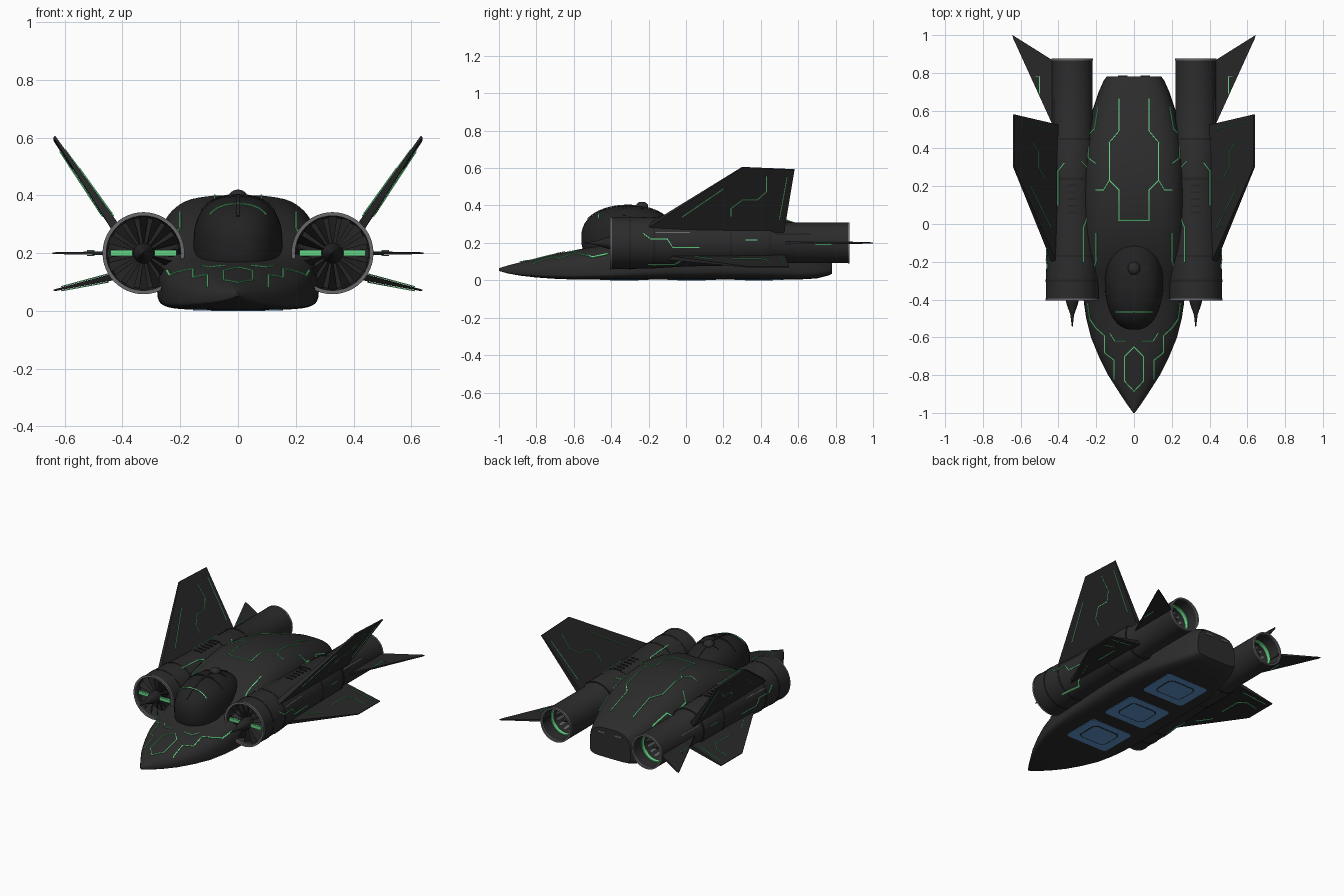
import bpy, bmesh, math
from mathutils import Vector
from mathutils.bvhtree import BVHTree

if "Cube" in bpy.data.objects:
    bpy.data.objects.remove(bpy.data.objects["Cube"])

def mat(name, c):
    m = bpy.data.materials.new(name)
    m.diffuse_color = (*c, 1)
    m.use_nodes = True
    m.node_tree.nodes["Principled BSDF"].inputs["Base Color"].default_value = m.diffuse_color
    return m

HULL = mat("charcoal_hull", (.025, .025, .025))
FIN = mat("dark_fin", (.021, .021, .021))
GLASS = mat("black_glass", (.016, .016, .016))
GREEN = mat("green_glow", (.13, .66, .24))
METAL = mat("grey_metal", (.14, .14, .15))
FANM = mat("dark_fan", (.018, .018, .018))
BLUE = mat("blue_panel", (.11, .3, .6))

def make(name, verts, faces, m, mirror=False, angle=35, recalc=True):
    me = bpy.data.meshes.new(name)
    me.from_pydata([tuple(v) for v in verts], [], faces)
    if recalc:
        bm = bmesh.new(); bm.from_mesh(me)
        bmesh.ops.recalc_face_normals(bm, faces=bm.faces)
        bm.to_mesh(me); bm.free()
    me.materials.append(m)
    ob = bpy.data.objects.new(name, me)
    bpy.context.collection.objects.link(ob)
    bpy.ops.object.select_all(action='DESELECT')
    ob.select_set(True)
    bpy.context.view_layer.objects.active = ob
    if angle:
        bpy.ops.object.shade_smooth_by_angle(angle=math.radians(angle))
    if mirror:
        ob.modifiers.new("mirror", 'MIRROR')
    return ob

def loft(name, rings, m, mirror=False, caps=True, angle=35):
    n = len(rings[0])
    f = [(i*n+j, i*n+(j+1) % n, (i+1)*n+(j+1) % n, (i+1)*n+j)
         for i in range(len(rings)-1) for j in range(n)]
    if caps:
        f += [tuple(range(n)), tuple(range((len(rings)-1)*n, len(rings)*n))]
    return make(name, [v for r in rings for v in r], f, m, mirror, angle)

CX, CZ = .327, .2   # engine axis

def lathe(name, prof, m, n=48, mirror=True, caps=True):
    return loft(name, [[(CX+r*math.cos(a), y, CZ+r*math.sin(a)) for a in
                [2*math.pi*k/n for k in range(n)]] for r, y in prof], m, mirror, caps)

def box(name, c, s, m, mirror=False):
    r = [[(c[0]+x*s[0]/2, c[1]+y*s[1]/2, c[2]+z*s[2]/2) for x, z in
          ((-1, -1), (1, -1), (1, 1), (-1, 1))] for y in (-1, 1)]
    return loft(name, r, m, mirror, angle=0)

def ball(name, c, s, m, e=1.0):
    sq = lambda v: math.copysign(abs(v)**e, v)   # e < 1 squares the section
    rings = []
    for i in range(1, 24):
        a = math.pi*i/24
        rings.append([(c[0]+s[0]*math.sin(a)**.8*sq(math.cos(b)), c[1]-s[1]*math.cos(a),
                       c[2]+s[2]*math.sin(a)**.8*sq(math.sin(b)))
                      for b in [2*math.pi*k/40 for k in range(40)]])
    return loft(name, rings, m, angle=60)

def trace(name, ob, lines, d, m=GREEN, w=.005, axis='z'):
    """Thin raised ribbons projected on a part along d; lines hold (x,y) or (y,z) points."""
    bvh = BVHTree.FromPolygons([v.co for v in ob.data.vertices],
                               [p.vertices[:] for p in ob.data.polygons])
    d = Vector(d); V = []; F = []
    to3 = (lambda p: Vector((p[0], p[1], 0))) if axis == 'z' else (lambda p: Vector((0, p[0], p[1])))
    for ln in lines:
        for a, b in zip(ln, ln[1:]):
            A, B = to3(a), to3(b)
            t = (B-A).normalized()
            side = t.cross(d).normalized()*w/2
            A = A-t*w/2; B = B+t*w/2
            k = max(2, int((B-A).length/.02)); prev = None
            for i in range(k+1):
                pair = []
                for s in (-1, 1):
                    h, nrm, _, _ = bvh.ray_cast(A.lerp(B, i/k)+side*s-d*3, d)
                    if h is not None:
                        V.append(h-d*.0015 + (nrm if nrm.dot(d) < 0 else -nrm)*.0015)
                        pair.append(len(V)-1)
                if len(pair) < 2:
                    prev = None
                    continue
                if prev:
                    F.append((prev[0], prev[1], pair[1], pair[0]))
                prev = pair
    if F:
        ob = make(name, V, F, m, True, 0, False)
        so = ob.modifiers.new("thickness", 'SOLIDIFY')
        so.thickness = .004; so.offset = 0

# Fuselage: lofted superellipse sections (y, half width, bottom, top)
ST = [(-1, .004, .05, .065), (-.95, .04, .036, .08), (-.88, .086, .024, .098), (-.8, .137, .015, .117),
      (-.7, .187, .008, .14), (-.6, .228, .004, .16), (-.5, .253, .004, .18), (-.42, .265, .004, .197),
      (-.34, .272, .004, .23), (-.25, .278, .004, .285), (-.15, .28, .004, .338), (-.03, .28, .004, .375),
      (.12, .28, .004, .4), (.3, .275, .004, .388), (.45, .258, .004, .352), (.6, .22, .004, .3),
      (.7, .187, .01, .265), (.76, .16, .025, .24), (.78, .145, .035, .225)]
rings = []
for y, w, b, t in ST:
    zm = b+(t-b)*.27
    n_up = 2.2+1.2*min(1, max(0, (y+.8)/.6))
    r = []
    for k in range(64):
        a = 2*math.pi*k/64; c, s = math.cos(a), math.sin(a)
        n = n_up if s > 0 else 5
        r.append((w*math.copysign(abs(c)**(2/n), c), y,
                  zm+(t-zm if s > 0 else zm-b)*math.copysign(abs(s)**(2/n), s)))
    rings.append(r)
hull = loft("fuselage", rings, HULL)

# Cockpit canopy with frame and sensor dome
canopy = ball("canopy", (0, -.31, .225), (.155, .25, .175), GLASS, .8)
ball("sensor_dome", (0, -.235, .392), (.033, .033, .028), HULL)
trace("canopy_frame", canopy, [[(0, -.52), (0, -.12)], [(0, -.235), (.07, -.235)],
      [(0, -.33), (.12, -.33)]], (0, 0, -1), FANM, .012)
trace("canopy_light", canopy, [[(0, -.465), (.095, -.465)]], (0, 0, -1))

# Engine nacelles, lip rings, inner nozzle
nac = lathe("nacelle", [(.02, -.28), (.122, -.3), (.13, -.4), (.139, -.4), (.139, -.3), (.136, -.17),
      (.126, 0), (.122, .2), (.12, .45), (.108, .475), (.108, .87), (.1, .87), (.088, .66), (.02, .64)], HULL)
lathe("intake_lip", [(.129, -.405), (.142, -.405), (.142, -.395), (.129, -.395), (.129, -.405)], METAL, caps=False)
lathe("nozzle_lip", [(.099, .875), (.109, .875), (.109, .865), (.099, .865), (.099, .875)], METAL, caps=False)
lathe("nozzle_glow_ring", [(.096, .79), (.09, .79), (.088, .768), (.094, .768), (.096, .79)], GREEN, caps=False)
lathe("nozzle_core", [(.04, .64), (.03, .74), (.004, .8)], FANM, 24)
for y, r in ((-.3, .141), (-.17, .138), (.24, .1235), (.45, .122)):
    lathe("nacelle_band", [(r-.01, y-.006), (r, y-.006), (r, y+.006), (r-.01, y+.006)], FANM)
lathe("spinner", [(.036, -.28), (.036, -.4), (.028, -.43), (.01, -.48), (.002, -.545)], FANM, 24)

# Fan blades, nozzle petals and glowing intake bar
V, F, V2, F2 = [], [], [], []
for k in range(16):
    a = 2*math.pi*k/16
    for r, h in ((.03, .1), (.128, .13)):
        for s in (-1, 1):
            b = a+s*h
            V.append((CX+r*math.cos(b), -.36+s*.018, CZ+r*math.sin(b)))
    F.append((4*k, 4*k+1, 4*k+3, 4*k+2))
    for r, y in ((.086, .67), (.096, .75)):
        for s in (-.07, .07):
            V2.append((CX+r*math.cos(a+s)*.98, y, CZ+r*math.sin(a+s)*.98))
    F2.append((4*k, 4*k+1, 4*k+3, 4*k+2))
make("fan_blades", V, F, FANM, True, 0)
make("nozzle_petals", V2, F2, METAL, True, 0)
for s in (-1, 1):
    box("intake_light_bar", (CX+s*.076, -.388, CZ), (.076, .014, .021), GREEN, True)
# Louvres on the nacelle top
for i in range(6):
    box("nacelle_louvre", (CX, .06+i*.036, CZ+.122-.003*i/6), (.05, .01, .012), FANM, True)

# Fins: (x, y, z) of root front, root back, tip back, tip front
def fin(name, pts, t0, t1):
    p = [Vector(q) for q in pts]
    n = (p[1]-p[0]).cross(p[3]-p[0]).normalized()
    th = (t0, t0, t1, t1)
    return loft(name, [[q+n*s*t/2 for q, t in zip(p, th)] for s in (-1, 1)], FIN, True, angle=0)

upper = fin("upper_fin", [(.39, -.28, .24), (.39, .52, .24), (.636, .58, .592), (.636, .3, .604)], .034, .008)
lower = fin("lower_fin", [(.4, -.14, .125), (.4, .53, .125), (.638, .55, .071), (.638, .33, .071)], .026, .006)
rear = fin("rear_fin", [(.42, .5, .2), (.42, .86, .2), (.643, 1.0, .2), (.641, .985, .2)], .014, .006)

# Glowing circuit lines
trace("hull_lines", hull, [
    [(0, -.65), (.05, -.7), (.05, -.83), (0, -.885)],
    [(.045, -.62), (.1, -.62), (.125, -.58)],
    [(.245, -.42), (.235, -.5), (.2, -.55), (.155, -.59), (.155, -.68), (.105, -.72), (.105, -.82)],
    [(.08, .66), (.08, .49), (.13, .43), (.13, .23), (.08, .18), (.08, .02), (0, .02)],
    [(.13, .23), (.16, .18), (.2, .18)],
    [(.19, .62), (.21, .5), (.24, .47), (.24, .35), (.2, .32)],
    [(.2, -.05), (.2, -.2), (.225, -.26)]], (0, 0, -1))
trace("nacelle_side_lines", nac, [
    [(-.23, .25), (-.19, .22), (-.1, .22), (-.07, .175), (.07, .175)],
    [(.32, .215), (.38, .215)],
    [(-.2, .085), (-.06, .085), (-.02, .11)]], (-1, 0, 0), axis='x')
trace("nacelle_trim", nac, [[(-.16, .255), (.02, .255)], [(.48, .25), (.66, .25)]],
      (-1, 0, 0), METAL, axis='x')
trace("nacelle_top_lines", nac, [[(.25, .3), (.28, .33)], [(.37, .32), (.4, .28), (.4, .1)],
      [(.27, -.2), (.27, -.02), (.25, .03)]], (0, 0, -1))
uf = [[(-.02, .34), (.2, .49)], [(.24, .345), (.24, .385), (.3, .43), (.38, .43), (.43, .475), (.43, .555)],
      [(.5, .33), (.54, .55)]]
lf = [[(.45, .05), (.5, .15)], [(.49, .25), (.49, .4), (.53, .44), (.6, .44)], [(.45, .5), (.61, .52)]]
rf = [[(.5, .78), (.5, .67)]]
for s in (-1, 1):
    trace("upper_fin_lines", upper, uf, (s, 0, 0), axis='x', w=.004)
    trace("lower_fin_lines", lower, lf, (0, 0, s), w=.004)
    trace("rear_fin_lines", rear, rf, (0, 0, s), w=.005)
    trace("rear_fin_trim", rear, [[(.545, .78), (.5, .78)]], (0, 0, s), METAL)

# Blue belly panels with dark outlines
def plate(name, cy, w, l, r, z0, z1, m):
    p = []
    for k in range(4):
        sx, sy = ((1, 1), (-1, 1), (-1, -1), (1, -1))[k]
        for i in range(6):
            a = math.pi/2*(k+i/5)
            p.append((sx*(w/2-r)+r*math.cos(a), cy+sy*(l/2-r)+r*math.sin(a)))
    return loft(name, [[(x, y, z) for x, y in p] for z in (z0, z1)], m, angle=0)

for y in (-.33, .03, .39):
    plate("belly_panel", y, .31, .26, .025, .002, .011, BLUE)
    plate("belly_outline", y, .2, .165, .035, .001, .009, FANM)
    plate("belly_centre", y, .186, .151, .03, 0, .009, BLUE)

# Tail lights on the rear bulkhead
box("tail_light", (.06, .78, .195), (.05, .012, .01), METAL, True)
